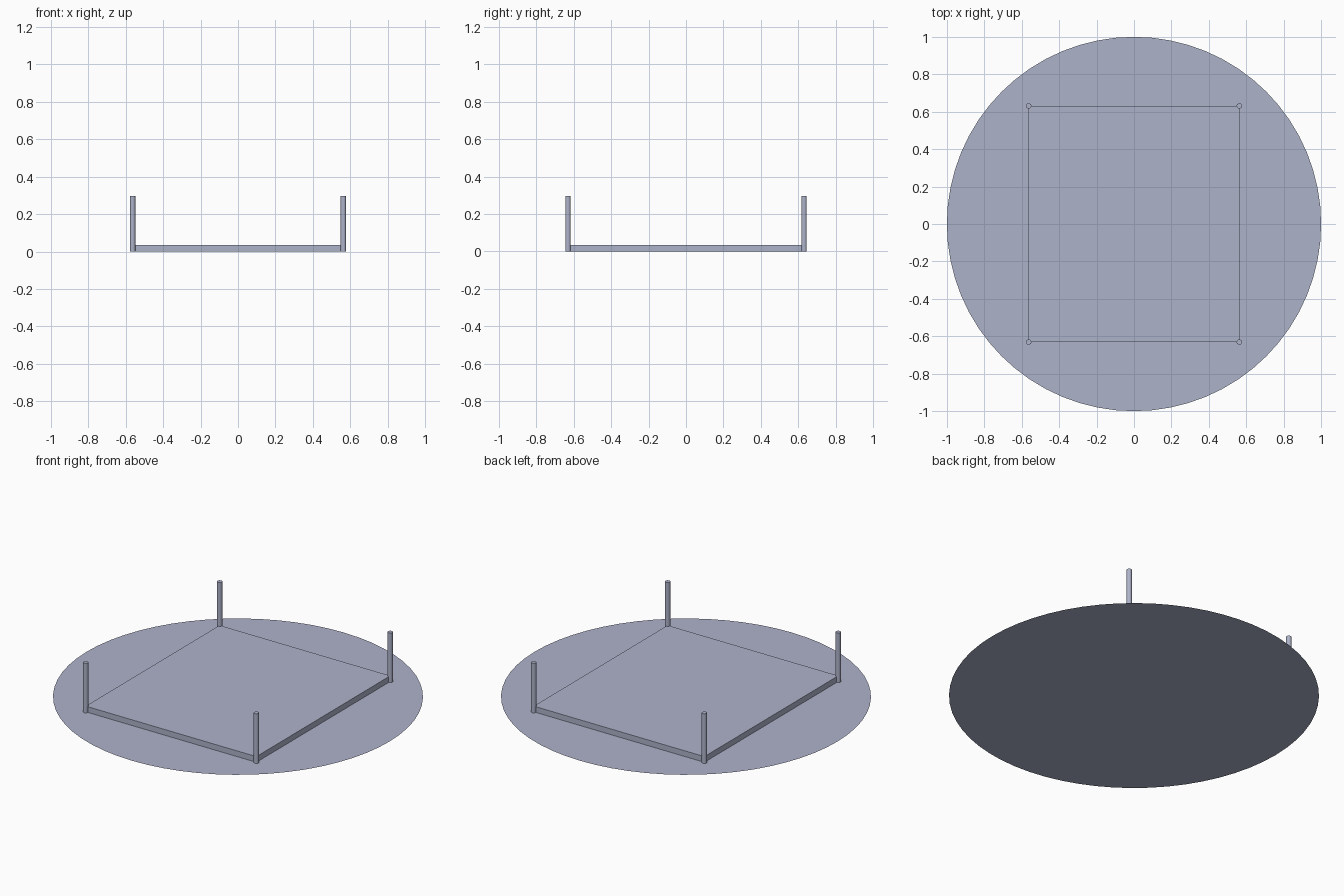
import bpy

# Remove the default object
cube = bpy.data.objects.get("Cube")
if cube:
    bpy.data.objects.remove(cube, do_unlink=True)

HALF_X, HALF_Y = 0.563, 0.631
SLAB_TOP, POST_TOP, POST_RADIUS = 0.034, 0.296, 0.0145

# Single blue-grey material
grey = bpy.data.materials.new("blue_grey")
grey.use_nodes = True
colour = (0.42, 0.45, 0.59, 1)
grey.diffuse_color = colour
grey.node_tree.nodes["Principled BSDF"].inputs["Base Color"].default_value = colour


def finish(name):
    obj = bpy.context.object
    obj.name = name
    obj.data.materials.append(grey)
    return obj


# Flat round ground disc
bpy.ops.mesh.primitive_circle_add(vertices=64, radius=1, fill_type='NGON')
finish("ground_disc")

# Low rectangular slab
bpy.ops.mesh.primitive_cube_add(size=1, location=(0, 0, SLAB_TOP / 2))
slab = finish("floor_slab")
slab.scale = (2 * HALF_X, 2 * HALF_Y, SLAB_TOP)
bpy.ops.object.transform_apply(location=False, rotation=False, scale=True)

# Round post on each corner of the slab
for y, depth_name in ((-HALF_Y, "front"), (HALF_Y, "back")):
    for x, side_name in ((-HALF_X, "right"), (HALF_X, "left")):
        bpy.ops.mesh.primitive_cylinder_add(
            vertices=24, radius=POST_RADIUS, depth=POST_TOP,
            location=(x, y, POST_TOP / 2))
        finish(f"{depth_name}_{side_name}_post")
        bpy.ops.object.shade_smooth_by_angle()
